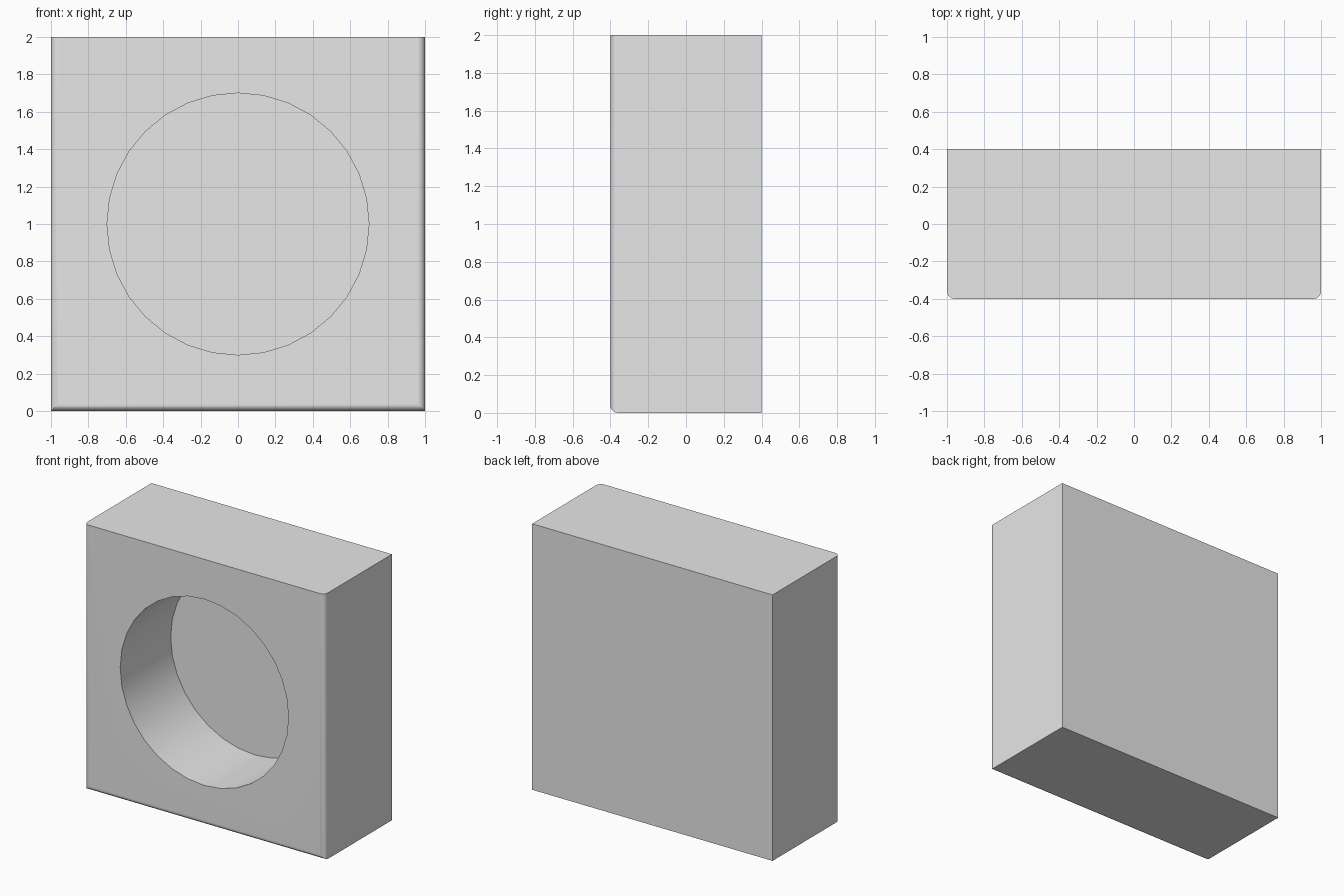
import bpy, bmesh, math
from mathutils import Matrix

if "Cube" in bpy.data.objects:
    bpy.data.objects.remove(bpy.data.objects["Cube"], do_unlink=True)

W, D, H = 2.0, 0.8, 2.0
RADIUS, DEPTH, ROUND = 0.7, 0.6, 0.04

grey = bpy.data.materials.new("light_grey")
grey.use_nodes = True
colour = (0.8, 0.8, 0.8, 1)
grey.diffuse_color = colour
grey.node_tree.nodes["Principled BSDF"].inputs["Base Color"].default_value = colour


def add_object(name, bm):
    mesh = bpy.data.meshes.new(name)
    bm.normal_update()
    bm.to_mesh(mesh)
    bm.free()
    mesh.materials.append(grey)
    obj = bpy.data.objects.new(name, mesh)
    bpy.context.collection.objects.link(obj)
    return obj


# Block, with the side and bottom edges of the front rounded
bm = bmesh.new()
bmesh.ops.create_cube(bm, size=1, matrix=Matrix.Translation((0, 0, H / 2)) @ Matrix.Diagonal((W, D, H, 1)))


def is_rounded(edge):
    on_front = all(v.co.y < 0 for v in edge.verts)
    on_top = all(v.co.z > H / 2 for v in edge.verts)
    return on_front and not on_top


bmesh.ops.bevel(bm, geom=[e for e in bm.edges if is_rounded(e)], offset=ROUND,
                segments=5, profile=0.5, affect='EDGES')
block = add_object("block", bm)

# Cutter for the round blind recess in the front
bm = bmesh.new()
length = DEPTH + 0.2
place = Matrix.Translation((0, -D / 2 + DEPTH - length / 2, H / 2)) @ Matrix.Rotation(math.pi / 2, 4, 'X')
bmesh.ops.create_cone(bm, cap_ends=True, segments=32, radius1=RADIUS, radius2=RADIUS,
                      depth=length, matrix=place)
cutter = add_object("recess_cutter", bm)

bpy.ops.object.select_all(action='DESELECT')
block.select_set(True)
bpy.context.view_layer.objects.active = block
cut = block.modifiers.new("recess", 'BOOLEAN')
cut.operation = 'DIFFERENCE'
cut.solver = 'EXACT'
cut.object = cutter
bpy.ops.object.modifier_apply(modifier=cut.name)
bpy.data.objects.remove(cutter, do_unlink=True)

# Smooth curved surfaces, flat large faces
bpy.ops.object.shade_smooth_by_angle(angle=math.radians(30))
weighted = block.modifiers.new("flat_faces", 'WEIGHTED_NORMAL')
weighted.keep_sharp = True
